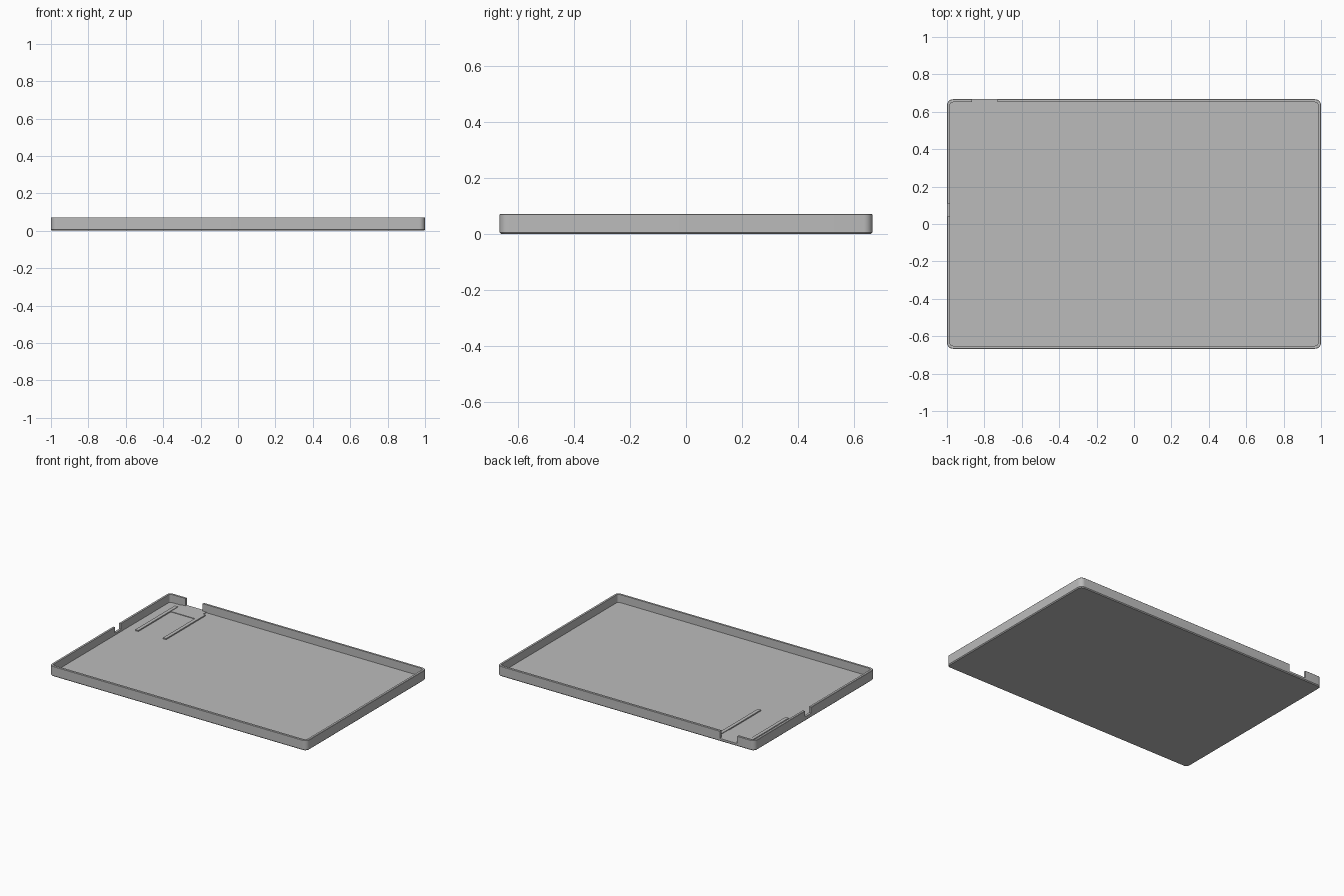
import bpy, bmesh
from math import cos, sin, pi, radians

cube = bpy.data.objects.get("Cube")
if cube:
    bpy.data.objects.remove(cube, do_unlink=True)

grey = bpy.data.materials.new("light grey")
grey.use_nodes = True
COLOR = (0.5, 0.5, 0.5, 1)
grey.diffuse_color = COLOR
grey.node_tree.nodes["Principled BSDF"].inputs["Base Color"].default_value = COLOR

HX, HY, TOP, FLOOR, WALL, RADIUS = 1.0, 0.667, 0.072, 0.016, 0.016, 0.032


def ring(bm, inset, z, steps=8):
    """Rounded rectangle of vertices, inset from the outer outline."""
    r = RADIUS - inset
    verts = []
    for i, (sx, sy) in enumerate([(1, 1), (-1, 1), (-1, -1), (1, -1)]):
        for k in range(steps + 1):
            a = (i + k / steps) * pi / 2
            verts.append(bm.verts.new((sx * (HX - RADIUS) + r * cos(a),
                                       sy * (HY - RADIUS) + r * sin(a), z)))
    return verts


def finish(name, bm):
    bmesh.ops.recalc_face_normals(bm, faces=bm.faces)
    mesh = bpy.data.meshes.new(name)
    bm.to_mesh(mesh)
    bm.free()
    mesh.materials.append(grey)
    obj = bpy.data.objects.new(name, mesh)
    bpy.context.collection.objects.link(obj)
    return obj


def box(name, x0, x1, y0, y1, z0, z1):
    bm = bmesh.new()
    bmesh.ops.create_cube(bm, size=1)
    for v in bm.verts:
        v.co = ((x0 + x1) / 2 + v.co.x * (x1 - x0),
                (y0 + y1) / 2 + v.co.y * (y1 - y0),
                (z0 + z1) / 2 + v.co.z * (z1 - z0))
    return finish(name, bm)


# Tray shell: chamfered base, outer wall, rim, inner wall, floor
bm = bmesh.new()
rings = [ring(bm, inset, z) for inset, z in
         [(0.006, 0), (0, 0.006), (0, TOP - 0.002), (0.002, TOP),
          (WALL, TOP), (WALL, FLOOR)]]
for a, b in zip(rings, rings[1:]):
    for i in range(len(a)):
        j = (i + 1) % len(a)
        bm.faces.new((a[i], a[j], b[j], b[i]))
bm.faces.new(rings[0])
bm.faces.new(rings[-1])
tray = finish("tray", bm)

# Openings in the back wall and the right-hand wall
cutters = [box("back_notch_cutter", -0.865, -0.73, HY - WALL - 0.004, HY + 0.1, FLOOR + 0.004, 0.2),
           box("side_notch_cutter", -HX - 0.1, -HX + WALL + 0.004, 0.04, 0.11, 0.03, 0.2)]
for cutter in cutters:
    mod = tray.modifiers.new(cutter.name, 'BOOLEAN')
    mod.operation = 'DIFFERENCE'
    mod.solver = 'EXACT'
    mod.object = cutter
bpy.context.view_layer.objects.active = tray
tray.select_set(True)
for cutter in cutters:
    bpy.ops.object.modifier_apply(modifier=cutter.name)
    bpy.data.objects.remove(cutter, do_unlink=True)
bpy.ops.object.shade_smooth_by_angle(angle=radians(30))

# Guide rails and the connector pad between them
for name, x in [("outer_rail", -0.905), ("inner_rail", -0.69)]:
    box(name, x - 0.012, x + 0.012, 0.17, 0.61, FLOOR - 0.004, FLOOR + 0.008)
box("connector_pad", -0.893, -0.702, 0.53, HY - WALL, FLOOR - 0.004, FLOOR + 0.004)
